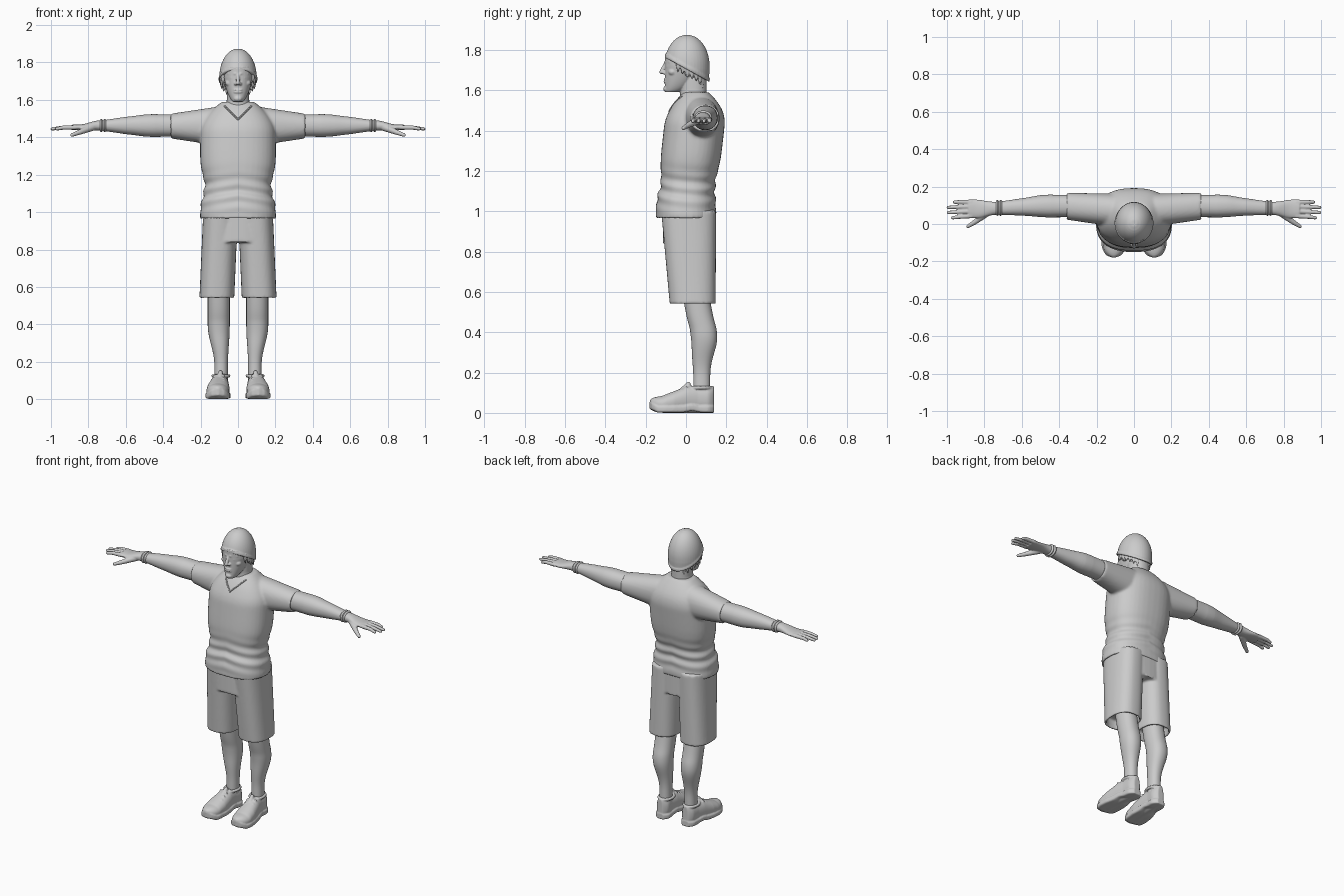
import bpy, bmesh, math, random
from mathutils import Vector, Matrix
from mathutils.bvhtree import BVHTree

random.seed(4)
cube = bpy.data.objects.get("Cube")
if cube:
    bpy.data.objects.remove(cube)

shade = (.6, .6, .6, 1)
grey = bpy.data.materials.new("plain grey")
grey.use_nodes = True
grey.diffuse_color = shade
grey.node_tree.nodes["Principled BSDF"].inputs["Base Color"].default_value = shade

AXES = {"x": (0, 1, 2), "y": (1, 0, 2), "z": (2, 0, 1)}


def ramp(value, start, end):
    """Rise evenly from zero at start to one at end."""
    return min(max((value - start) / (end - start), 0), 1)


def ease(value, start, end):
    """Rise gently from zero at start to one at end."""
    return math.sin(ramp(value, start, end) * math.pi / 2) ** 2


def bump(value, centre, spread):
    return math.exp(-((value - centre) / spread) ** 2)


def dome(value, start, end):
    """Quarter-circle falloff from one at start to zero at end."""
    return math.sqrt(1 - ramp(value, start, end) ** 2)


def tube(bm, start, end, shape, axis="z", side=1, power=2.2, hollow=0, steps=32, sides=40):
    """Loft along an axis; shape(position) gives two centres and two radii."""
    rings = []
    for step in range(steps + 1):
        position = start + (end - start) * step / steps
        rings.append((position, *shape(position)))
    if hollow:
        # Recess the first end so that the cloth has a visible edge
        position, ca, cb, ra, rb = rings[0]
        wall = .012
        for depth in (0, hollow):
            rings.insert(0, (position + depth, ca, cb, ra - wall, rb - wall))
    loops = []
    for position, ca, cb, ra, rb in rings:
        loop = []
        for k in range(sides):
            angle = math.tau * k / sides
            c, s = math.cos(angle), math.sin(angle)
            point = Vector()
            point[AXES[axis][0]] = position
            point[AXES[axis][1]] = ca + ra * math.copysign(abs(c) ** (2 / power), c)
            point[AXES[axis][2]] = cb + rb * math.copysign(abs(s) ** (2 / power), s)
            point.x *= side
            loop.append(bm.verts.new(point))
        loops.append(loop)
    for low, high in zip(loops, loops[1:]):
        for k in range(sides):
            j = (k + 1) % sides
            bm.faces.new((low[k], low[j], high[j], high[k]))
    bm.faces.new(reversed(loops[0]))
    bm.faces.new(loops[-1])


def ball(bm, centre, radii):
    bmesh.ops.create_uvsphere(bm, u_segments=20, v_segments=12, radius=1,
                              matrix=Matrix.LocRotScale(Vector(centre), None, Vector(radii)))


def rod(bm, start, end, start_radius, end_radius, side=1):
    """Tapered rod with round ends."""
    p, q = (Vector((v[0] * side, v[1], v[2])) for v in (start, end))
    turn = (q - p).to_track_quat("Z", "Y").to_matrix().to_4x4()
    bmesh.ops.create_cone(bm, cap_ends=True, segments=14, radius1=start_radius, radius2=end_radius,
                          depth=(q - p).length, matrix=Matrix.Translation((p + q) / 2) @ turn)
    ball(bm, p, [start_radius] * 3)
    ball(bm, q, [end_radius] * 3)


def finish(bm, name, voxel=0, relax=2, fold=None):
    """Turn the collected parts into one smooth object, fused when voxel is set."""
    bmesh.ops.recalc_face_normals(bm, faces=bm.faces[:])
    mesh = bpy.data.meshes.new(name)
    bm.to_mesh(mesh)
    bm.free()
    obj = bpy.data.objects.new(name, mesh)
    bpy.context.collection.objects.link(obj)
    if voxel:
        remesh = obj.modifiers.new("fuse", "REMESH")
        remesh.mode = "VOXEL"
        remesh.voxel_size = voxel
        soften = obj.modifiers.new("soften", "SMOOTH")
        soften.iterations = relax
        graph = bpy.context.evaluated_depsgraph_get()
        obj.data = bpy.data.meshes.new_from_object(obj.evaluated_get(graph))
        obj.modifiers.clear()
    if fold:
        for vertex, normal in [(v, v.normal.copy()) for v in obj.data.vertices]:
            vertex.co += normal * fold(vertex.co)
    obj.data.polygons.foreach_set("use_smooth", [True] * len(obj.data.polygons))
    obj.data.materials.clear()
    obj.data.materials.append(grey)
    return obj


# Shirt: torso and sleeves fused, with soft folds around the waist
def torso(z):
    waist = bump(z, 1.14, .08)
    shoulder = 1 - .65 * ramp(z, 1.42, 1.6) ** 2
    return 0, .05 * ramp(z, 1.05, 1.5), (.203 - .025 * waist) * shoulder, (.15 - .015 * waist) * shoulder


def sleeve(x):
    inward = ramp(x, .36, .12)
    return .095 - .02 * inward, 1.46, .072 + .015 * inward, .066 + .036 * inward


def waist_folds(co):
    return .005 * bump(co.z, 1.1, .08) * math.sin(co.z * 95 + 14 * abs(co.x) + 9 * co.y)


bm = bmesh.new()
tube(bm, .965, 1.59, torso, hollow=.05, power=2.4)
for side in (1, -1):
    tube(bm, .36, .04, sleeve, "x", side, hollow=-.03)
shirt = finish(bm, "shirt", .008, 4, waist_folds)

# V-shaped neckline laid on the shirt front
tree = BVHTree.FromPolygons([v.co for v in shirt.data.vertices],
                            [p.vertices[:] for p in shirt.data.polygons])
path = []
for k in range(-8, 9):
    x = k * .009
    hit = tree.ray_cast(Vector((x, -1, 1.495 + abs(x))), Vector((0, 1, 0)))[0]
    if hit:
        path.append(hit)
bm = bmesh.new()
for here, there in zip(path, path[1:]):
    rod(bm, here, there, .004, .004)
finish(bm, "neckline")


# Shorts: hips and two legs
def short_leg(z):
    rise = ramp(z, .5, 1)
    return .115 - .022 * rise, .035 - .022 * rise, .093, .112 + .024 * rise


bm = bmesh.new()
tube(bm, .84, 1.02, lambda z: (0, .015, .18, .13), power=2.5)
for side in (1, -1):
    tube(bm, .54, 1, short_leg, side=side, hollow=.06, power=2.5)
finish(bm, "shorts", .008)


# Head with face and neck
def skull(z):
    size = ramp(z, 1.58, 1.72) ** .4
    return 0, .1 * size - .105, .08 * size, .1 * size


bm = bmesh.new()
tube(bm, 1.59, 1.78, skull)
tube(bm, 1.48, 1.66, lambda z: (0, .037, .06 + .02 * ramp(z, 1.6, 1.48), .066))
rod(bm, (0, -.1, 1.735), (0, -.122, 1.69), .008, .011)
ball(bm, (0, -.1, 1.606), (.022, .013, .014))
for z in (1.653, 1.641):
    ball(bm, (0, -.1, z), (.025, .012, .005))
for side in (1, -1):
    ball(bm, (side * .012, -.108, 1.686), (.009, .012, .008))
    ball(bm, (side * .031, -.086, 1.717), (.014, .013, .009))
    rod(bm, (.014, -.1, 1.74), (.05, -.08, 1.74), .008, .007, side)
    ball(bm, (side * .046, -.066, 1.69), (.023, .022, .018))
    ball(bm, (side * .08, .01, 1.695), (.012, .02, .03))
finish(bm, "head", .004)


# Knitted cap, cut on a slant, with a raised rim
def crown(z):
    nape = ramp(z, 1.7, 1.6)
    size = dome(z, 1.72, 1.875) * (1 - .2 * nape)
    return 0, .005 + .015 * nape, .1 * size, .112 * size


bm = bmesh.new()
tube(bm, 1.6, 1.873, crown, power=2)
rim, slant = Vector((0, 0, 1.705)), Vector((0, .5, .87))
for lift in (0, .02):
    bmesh.ops.bisect_plane(bm, geom=bm.verts[:] + bm.edges[:] + bm.faces[:], plane_co=rim + slant * lift,
                           plane_no=slant, clear_inner=not lift)
bmesh.ops.holes_fill(bm, edges=bm.edges[:])
for v in bm.verts:
    if (v.co - rim).dot(slant) < .019:
        v.co.x *= 1.04
        v.co.y *= 1.04
finish(bm, "cap", .005, 1)

# Hair tufts below the cap
bm = bmesh.new()
tufts = 17
for k in range(tufts):
    angle = math.radians(-25 + 230 * k / (tufts - 1))
    x, y = .085 * math.cos(angle), .09 * math.sin(angle)
    edge = rim.z - .57 * y
    rod(bm, (x, y, edge + .02), (x * 1.06, y * 1.06, edge - random.uniform(.03, .05)), .016, .004)
finish(bm, "hair", .005, 1)


# Limb and shoe sections
def arm(x):
    wrist, palm = ramp(x, .6, .75), ease(x, .74, .85)
    radius = .06 - .025 * ramp(x, .45, .72) + .003 * bump(x, .5, .05)
    return (.096 - .015 * ramp(x, .5, .8), 1.463 - .01 * palm,
            radius + .015 * palm, radius - .008 * wrist - .012 * palm)


def leg(z):
    calf = ease(z, .18, .4)
    return (.09 + .013 * calf, .078 + .012 * bump(z, .36, .08) - .035 * ramp(z, .42, .62),
            .036 + .023 * calf, .042 + .024 * calf)


def upper(y):
    toe, heel = dome(y, -.1, -.18), 1 - .6 * ramp(y, .1, .14) ** 2
    middle = .042 + .025 * ramp(y, -.12, .01)
    return (.108 - .016 * ramp(y, -.1, .1), middle,
            (.06 - .017 * ramp(y, -.06, .06)) * toe * heel, middle * (.4 + .6 * toe))


def sole(y):
    centre, _, width, _ = upper(y)
    return centre, .019 + .02 * ramp(y, -.14, -.18) + .008 * bump(y, .03, .03), width + .006, .018


for side, label in ((1, "left"), (-1, "right")):
    # Arm with four fingers and a thumb
    bm = bmesh.new()
    tube(bm, .3, .885, arm, "x", side)
    for k, reach in enumerate((.97, .993, .994, .96)):
        root, tip = .043 + .025 * k, .033 + .028 * k
        middle = (.935, (root + tip) / 2, 1.452)
        rod(bm, (.87, root, 1.453), middle, .0125, .011, side)
        rod(bm, middle, (reach, tip, 1.445), .011, .009, side)
    joint = (.845, .014, 1.428)
    rod(bm, (.785, .06, 1.452), joint, .02, .014, side)
    rod(bm, joint, (.888, -.013, 1.412), .014, .01, side)
    finish(bm, label + "_arm", .0045)

    # Two wrist bands
    bm = bmesh.new()
    for centre in (.713, .731):
        def band(x):
            swell = .007 * bump(x, centre, .006)
            return .086, 1.463, .036 + swell, .029 + swell
        tube(bm, centre - .008, centre + .008, band, "x", side, steps=8)
    finish(bm, label + "_wrist_bands")

    # Lower leg
    bm = bmesh.new()
    tube(bm, .07, .62, leg, side=side)
    finish(bm, label + "_leg")

    # Shoe: upper, sole, padded collar, tongue and laces
    bm = bmesh.new()
    tube(bm, -.178, .138, upper, "y", side)
    tube(bm, -.18, .14, sole, "y", side, power=5)
    collar = []
    for k in range(16):
        angle = math.tau * k / 16
        collar.append((.091 + .042 * math.cos(angle), .072 + .052 * math.sin(angle), .125))
    for here, there in zip(collar, collar[1:] + collar[:1]):
        rod(bm, here, there, .009, .009, side)
    rod(bm, (.098, -.02, .1), (.094, .012, .142), .022, .012, side)
    for k in range(4):
        y, z = -.085 + .025 * k, .086 + .013 * k
        rod(bm, (.075, y, z), (.128, y + .012, z), .006, .006, side)
    finish(bm, label + "_shoe", .0045, 1)
